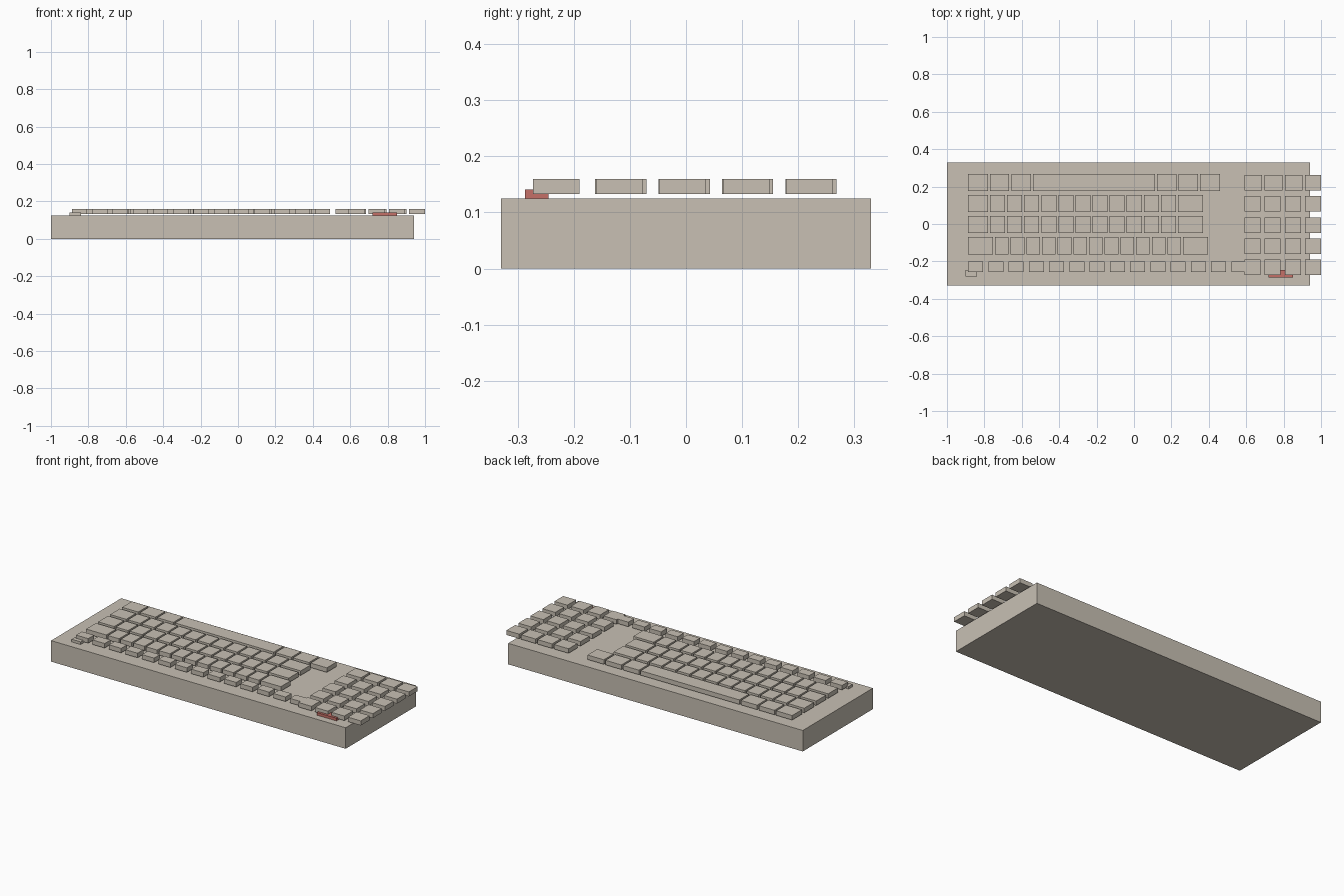
import bpy
import bmesh
from mathutils import Vector

if "Cube" in bpy.data.objects:
    bpy.data.objects.remove(bpy.data.objects["Cube"])


def material(name, colour):
    m = bpy.data.materials.new(name)
    m.diffuse_color = (*colour, 1.0)
    m.use_nodes = True
    m.node_tree.nodes["Principled BSDF"].inputs["Base Color"].default_value = m.diffuse_color
    return m


BEIGE = material("warm_beige", (0.58, 0.53, 0.455))
RED = material("soft_red", (0.56, 0.16, 0.135))


def boxes(name, spans, mat):
    """One object made of boxes given as (x0, x1, y0, y1, z0, z1)."""
    bm = bmesh.new()
    for x0, x1, y0, y1, z0, z1 in spans:
        size = Vector((x1 - x0, y1 - y0, z1 - z0))
        centre = Vector((x0 + x1, y0 + y1, z0 + z1)) / 2
        for v in bmesh.ops.create_cube(bm, size=1)["verts"]:
            v.co = v.co * size + centre
    mesh = bpy.data.meshes.new(name)
    bm.to_mesh(mesh)
    bm.free()
    mesh.materials.append(mat)
    obj = bpy.data.objects.new(name, mesh)
    bpy.context.collection.objects.link(obj)
    return obj


KEY_Z = (0.133, 0.16)    # keycaps hover just above the case
LEFT = -0.887
GAP = 0.011


def key_row(name, y0, y1, widths, start=LEFT, gap=GAP):
    spans, x = [], start
    for w in widths:
        spans.append((x, x + w, y0, y1, *KEY_Z))
        x += w + gap
    return boxes(name, spans, BEIGE)


# Case slab
boxes("case", [(-1.0, 0.94, -0.33, 0.33, 0.0, 0.125)], BEIGE)

# Main block, front to back
key_row("function_keys", -0.256, -0.201, [0.08] * 14, gap=0.0283)
key_row("number_keys", -0.162, -0.07, [0.133] + [0.0728] * 12 + [0.133])
key_row("upper_letter_keys", -0.049, 0.043, [0.106] + [0.0804] * 11 + [0.133])
key_row("lower_letter_keys", 0.064, 0.155, [0.106] + [0.0804] * 11 + [0.133])
key_row("space_bar_row", 0.177, 0.268,
        [0.106, 0.103, 0.106, 0.65, 0.105, 0.105, 0.107])

# Number pad: four columns by five rows, slightly wider caps in the back row
pad = []
for r in range(5):
    y = -0.273 + 0.113 * r
    for c in range(4):
        x = 0.59 + 0.1083 * c
        w = 0.095 if r == 4 and c < 3 else 0.085
        pad.append((x, x + w, y, y + 0.083, *KEY_Z))
boxes("number_pad", pad, BEIGE)

# Small plates on the front edge
boxes("left_plate", [(-0.9, -0.84, -0.28, -0.245, 0.125, 0.141)], BEIGE)
boxes("red_indicator", [(0.72, 0.85, -0.287, -0.245, 0.125, 0.141)], RED)
